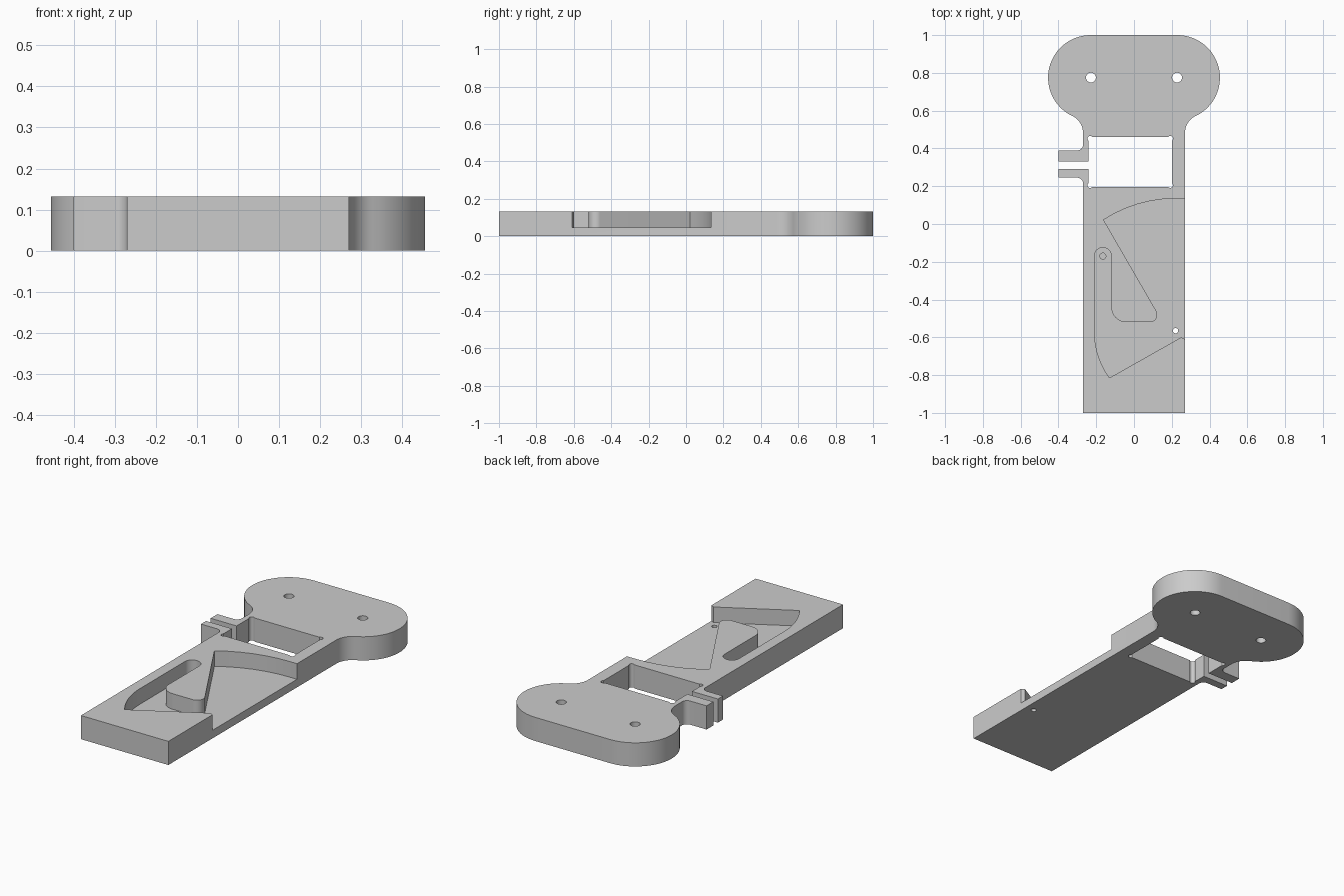
import bpy, bmesh, math
from mathutils import Vector

cube = bpy.data.objects.get("Cube")
if cube:
    bpy.data.objects.remove(cube, do_unlink=True)

THICK = 0.132      # full plate height
FLOOR = 0.045      # pocket floor height
HALF = 0.27        # half width of the handle

grey = bpy.data.materials.new("plain grey")
grey.use_nodes = True
grey.diffuse_color = (0.6, 0.6, 0.6, 1)
grey.node_tree.nodes["Principled BSDF"].inputs["Base Color"].default_value = (0.6, 0.6, 0.6, 1)


def arc(cx, cy, r, a, b):
    """Points on an arc from angle a to b in degrees."""
    n = max(4, int(abs(b - a) / 5))
    angles = [math.radians(a + (b - a) * i / n) for i in range(n + 1)]
    return [(cx + r * math.cos(t), cy + r * math.sin(t)) for t in angles]


def prism(name, points, z0, z1):
    """Extrude a closed outline from z0 to z1."""
    bm = bmesh.new()
    face = bm.faces.new([bm.verts.new((x, y, z0)) for x, y in points])
    out = bmesh.ops.extrude_face_region(bm, geom=[face])
    top = [v for v in out["geom"] if isinstance(v, bmesh.types.BMVert)]
    bmesh.ops.translate(bm, verts=top, vec=Vector((0, 0, z1 - z0)))
    bmesh.ops.recalc_face_normals(bm, faces=bm.faces)
    mesh = bpy.data.meshes.new(name)
    bm.to_mesh(mesh)
    bm.free()
    mesh.materials.append(grey)
    ob = bpy.data.objects.new(name, mesh)
    bpy.context.collection.objects.link(ob)
    return ob


def cut(target, points, z0=-0.1, z1=0.3):
    """Subtract an extruded outline from the target."""
    cutter = prism("cutter", points, z0, z1)
    cutter.hide_render = True
    mod = target.modifiers.new("cut", "BOOLEAN")
    mod.operation, mod.solver, mod.object = "DIFFERENCE", "EXACT", cutter
    bpy.context.view_layer.objects.active = target
    bpy.ops.object.modifier_apply(modifier=mod.name)
    bpy.data.objects.remove(cutter, do_unlink=True)


def circle(cx, cy, r):
    return arc(cx, cy, r, 0, 360)[:-1]


def box(x0, x1, y0, y1):
    return [(x0, y0), (x1, y0), (x1, y1), (x0, y1)]


# Plate outline: handle, flared neck, rounded head, clamp ears on one side
flare = arc(HALF + 0.1, 0.482, 0.1, 180, 115.5)
lobe = arc(0.23, 0.775, 0.225, -64.5, 90)
right_side = flare + lobe[1:]
left_side = [(-x, y) for x, y in reversed(right_side)]
ears = (arc(-0.30, 0.42, 0.03, 0, -90) + [(-0.40, 0.39), (-0.40, 0.245)]
        + arc(-0.30, 0.215, 0.03, 90, 0))
outline = [(-HALF, -1), (HALF, -1)] + right_side + left_side + ears
plate = prism("handle_plate", outline, 0, THICK)

# Rectangular window with relieved corners, and the slit between the ears
cut(plate, box(-0.24, 0.20, 0.197, 0.46))
for x in (-0.232, 0.192):
    for y in (0.205, 0.452):
        cut(plate, circle(x, y, 0.014))
cut(plate, box(-0.5, -0.2, 0.29, 0.33))

# Lever pocket, open to one side, wrapping around a raised tongue
pivot = (0.22, -0.565)
pocket = ([(0.35, 0.135)] + arc(*pivot, 0.70, 90, 123)
          + arc(0.083, -0.48, 0.04, 30, -90)
          + arc(-0.04, -0.44, 0.08, -90, -180)
          + arc(-0.165, -0.17, 0.045, 0, 180)
          + arc(*pivot, 0.43, 180, 215.5)
          + [(0.25, -0.60), (0.27, -0.61), (0.35, -0.61)])
cut(plate, pocket, FLOOR)

# Mounting holes in the head, pivot hole, blind spring hole in the slot
for x in (-0.228, 0.228):
    cut(plate, circle(x, 0.775, 0.026))
cut(plate, circle(*pivot, 0.014))
cut(plate, circle(-0.165, -0.17, 0.016), 0.02)

# Smooth curved walls, keep the edges crisp
bpy.ops.object.select_all(action="DESELECT")
plate.select_set(True)
bpy.context.view_layer.objects.active = plate
bpy.ops.object.shade_smooth_by_angle(angle=math.radians(25))
